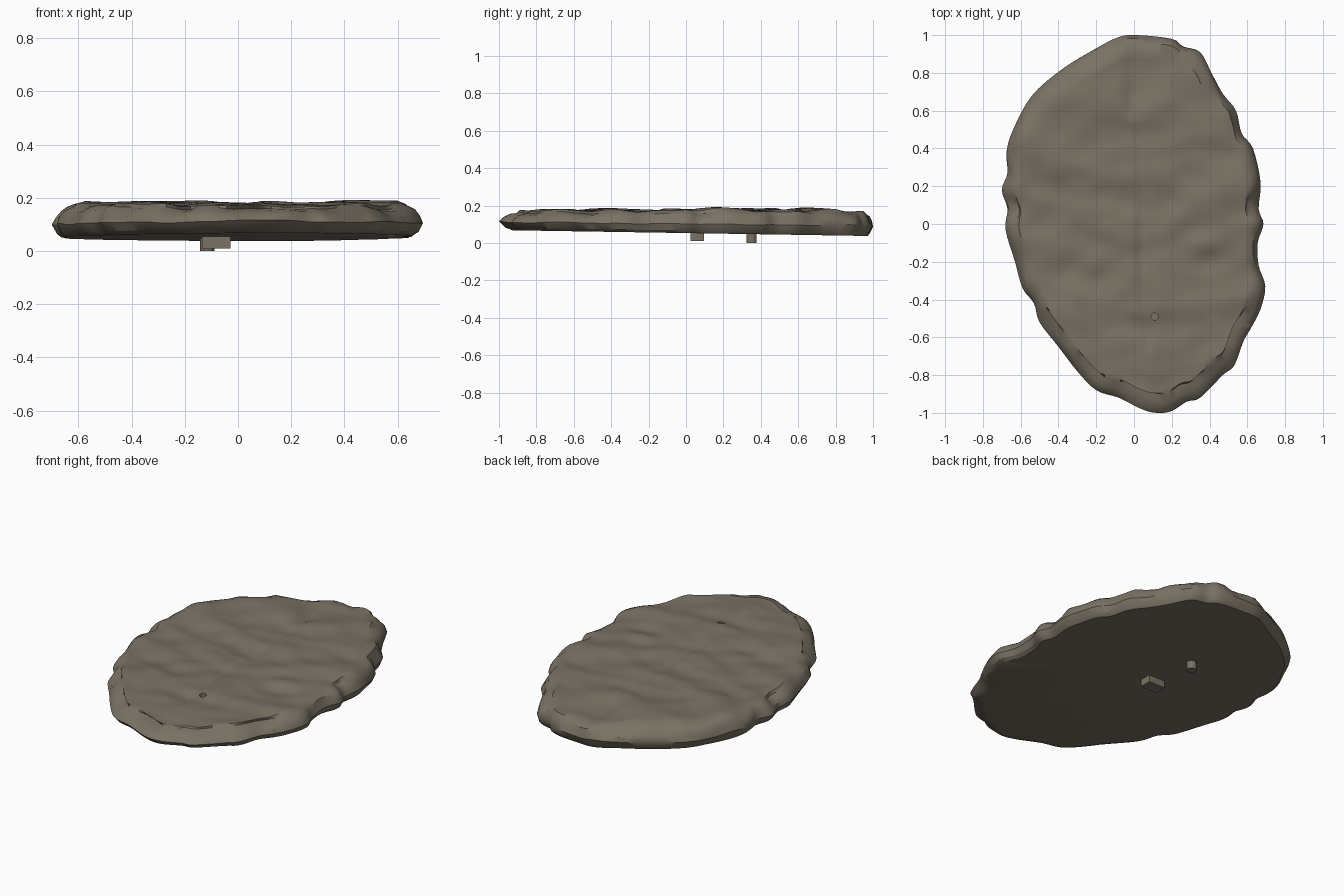
import bpy, bmesh, math
from mathutils import Vector, noise

if "Cube" in bpy.data.objects:
    bpy.data.objects.remove(bpy.data.objects["Cube"])

stone = bpy.data.materials.new("grey_brown_stone")
stone.diffuse_color = (0.195, 0.167, 0.128, 1)
stone.use_nodes = True
stone.node_tree.nodes["Principled BSDF"].inputs["Base Color"].default_value = stone.diffuse_color

# Scalloped outline of the slab, clockwise from the back tip
OUTLINE = [(.02, 1), (.2, .98), (.26, .94), (.35, .91), (.41, .8), (.47, .69), (.54, .6),
           (.57, .48), (.63, .4), (.67, .22), (.66, .08), (.685, 0), (.655, -.1), (.66, -.22),
           (.695, -.33), (.67, -.45), (.62, -.55), (.58, -.62), (.53, -.75), (.47, -.8),
           (.35, -.92), (.28, -.94), (.2, -.99), (.12, -1), (.04, -.98), (-.08, -.92),
           (-.2, -.88), (-.3, -.78), (-.4, -.65), (-.5, -.52), (-.53, -.42), (-.59, -.34),
           (-.63, -.2), (-.68, -.03), (-.67, .08), (-.7, .18), (-.67, .27), (-.675, .38),
           (-.64, .5), (-.54, .68), (-.38, .82), (-.2, .93), (-.08, .99)]
SUB = 4


def smooth_outline():
    """Catmull-Rom resampling of the outline."""
    n, out = len(OUTLINE), []
    pts = [Vector(p) for p in OUTLINE]
    for i in range(n):
        a, b, c, d = (pts[(i + k) % n] for k in (-1, 0, 1, 2))
        for s in range(SUB):
            t = s / SUB
            out.append(.5 * (2 * b + (c - a) * t + (2 * a - 5 * b + 4 * c - d) * t * t
                             + (3 * b - a - 3 * c + d) * t ** 3))
    return out


def bump(x, y, cx, cy, r):
    return math.exp(-((x - cx) ** 2 + (y - cy) ** 2) / (r * r))


def top_height(x, y):
    """Uneven upper face: side ribs, a middle groove and a few knobs."""
    mid = .04 - .05 * y + .015 * math.sin(5 * y)
    side = abs(x - mid)
    z = .175 + .022 * noise.noise(Vector((x * 2.5, (y - .25 * side) * 6.5, 1.7)))
    z += .010 * noise.noise(Vector((x * 7, y * 9, 4.2)))
    if -.68 < y < .6:
        z -= .006 * math.exp(-(side / .022) ** 2)
    if y >= .55:
        z -= .014 * math.exp(-((x + .01) / .04) ** 2) * min(1, (y - .55) / .05)
    z += .009 * bump(x, y, .2, .6, .09) + .008 * bump(x, y, .15, .24, .1)
    z += .008 * bump(x, y, -.25, .6, .16) + .008 * bump(x, y, .58, .2, .12)
    return z


def bottom_height(y):
    return .053 - .016 * y


# Stone slab built as rings: underside, chipped rim, then upper face
rim = smooth_outline()
N = len(rim)
bm = bmesh.new()
rings = []


def add_ring(fn):
    rings.append([bm.verts.new(fn(p)) for p in rim])


def rim_point(inset, frac, chip):
    def fn(p):
        n = noise.noise(Vector((p.x * 7, p.y * 7, frac * 2)))
        k = 1 - inset * (1 - .45 * p.y) - chip * max(0, n + .2)
        q = p * k
        low, high = bottom_height(q.y), top_height(q.x, q.y)
        high -= .012 * chip / .05 * (n + .3)
        return (q.x, q.y, low + (high - low) * frac)
    return fn


for inset, frac, chip in ((.05, 0, .01), (.02, .12, .015), (0, .4, 0),
                          (.012, .62, .02), (.035, .82, .04), (.065, .94, .05)):
    add_ring(rim_point(inset, frac, chip))
STEPS = 34
for j in range(STEPS):
    k = .895 * (1 - j / STEPS)
    add_ring(lambda p: (p.x * k, p.y * k, top_height(p.x * k, p.y * k)))
for lo, hi in zip(rings, rings[1:]):
    for i in range(N):
        m = (i + 1) % N
        bm.faces.new((lo[i], lo[m], hi[m], hi[i]))
for ring, z in ((rings[0], bottom_height(0)), (rings[-1], top_height(0, 0))):
    c = bm.verts.new((0, 0, z))
    for i in range(N):
        bm.faces.new((ring[i], ring[(i + 1) % N], c))
bmesh.ops.recalc_face_normals(bm, faces=bm.faces)


def make_object(name, bm):
    me = bpy.data.meshes.new(name)
    bm.to_mesh(me)
    bm.free()
    me.materials.append(stone)
    ob = bpy.data.objects.new(name, me)
    bpy.context.collection.objects.link(ob)
    return ob


def select_only(ob):
    bpy.ops.object.select_all(action='DESELECT')
    ob.select_set(True)
    bpy.context.view_layer.objects.active = ob


def prism(name, sides, radius, x, y, z0, z1):
    b = bmesh.new()
    bmesh.ops.create_cone(b, cap_ends=True, segments=sides, radius1=radius,
                          radius2=radius, depth=z1 - z0)
    bmesh.ops.translate(b, verts=b.verts, vec=(x, y, (z0 + z1) / 2))
    return make_object(name, b)


slab = make_object("stone_slab", bm)

# Small round pit in the upper face
cutter = prism("pit_cutter", 16, .019, .11, -.49, .145, .3)
cutter.hide_render = True
mod = slab.modifiers.new("pit", 'BOOLEAN')
mod.operation, mod.object, mod.solver = 'DIFFERENCE', cutter, 'EXACT'
select_only(slab)
bpy.ops.object.modifier_apply(modifier=mod.name)
bpy.data.objects.remove(cutter)
select_only(slab)
bpy.ops.object.shade_smooth_by_angle(angle=math.radians(32))

# Locating peg and key block on the underside
prism("round_peg", 12, .027, -.115, .35, 0, .07)
b = bmesh.new()
bmesh.ops.create_cube(b, size=1)
bmesh.ops.scale(b, verts=b.verts, vec=(.108, .072, .07))
bmesh.ops.translate(b, verts=b.verts, vec=(-.082, .06, .045))
make_object("key_block", b)
